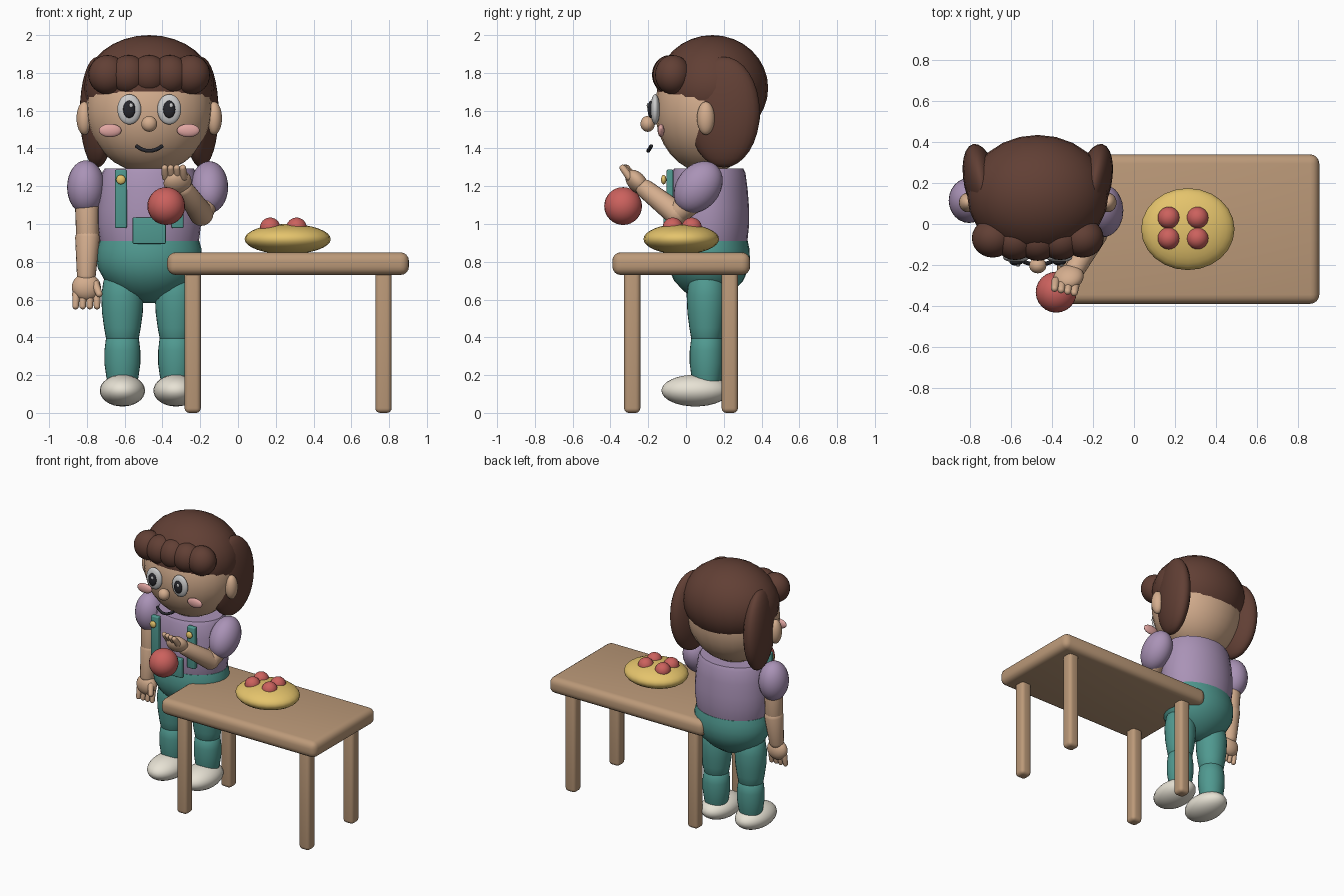
import bpy, bmesh, math
from mathutils import Vector, Matrix

if "Cube" in bpy.data.objects:
    bpy.data.objects.remove(bpy.data.objects["Cube"])


def mat(name, rgb):
    m = bpy.data.materials.new(name)
    m.diffuse_color = (*rgb, 1)
    m.use_nodes = True
    m.node_tree.nodes["Principled BSDF"].inputs["Base Color"].default_value = m.diffuse_color
    return m


SKIN = mat("skin", (0.66, 0.42, 0.27))
HAIR = mat("hair", (0.12, 0.05, 0.035))
SHIRT = mat("lilac", (0.40, 0.29, 0.47))
TEAL = mat("teal", (0.08, 0.32, 0.28))
CREAM = mat("cream", (0.80, 0.76, 0.66))
WHITE = mat("white", (0.85, 0.85, 0.83))
BLACK = mat("black", (0.02, 0.02, 0.025))
PINK = mat("pink", (0.75, 0.38, 0.36))
WOOD = mat("wood", (0.50, 0.32, 0.19))
GOLD = mat("gold", (0.78, 0.55, 0.15))
RED = mat("red", (0.60, 0.12, 0.11))

CX, CY = -0.47, 0.12  # centre line of the figure


def finish(bm, name, material):
    me = bpy.data.meshes.new(name)
    bmesh.ops.recalc_face_normals(bm, faces=bm.faces)
    bm.to_mesh(me)
    bm.free()
    ob = bpy.data.objects.new(name, me)
    bpy.context.collection.objects.link(ob)
    me.materials.append(material)
    bpy.context.view_layer.objects.active = ob
    for o in bpy.context.selected_objects:
        o.select_set(False)
    ob.select_set(True)
    bpy.ops.object.shade_smooth_by_angle(angle=math.radians(40))
    return ob


def ball(name, c, r, material, rot=(0, 0, 0)):
    bm = bmesh.new()
    bmesh.ops.create_uvsphere(bm, u_segments=24, v_segments=16, radius=1)
    bmesh.ops.scale(bm, vec=r, verts=bm.verts)
    ob = finish(bm, name, material)
    ob.location = c
    ob.rotation_euler = [math.radians(a) for a in rot]
    return ob


def limb(name, a, b, ra, rb, material):
    # tapered capsule from a to b
    a, b = Vector(a), Vector(b)
    d = b - a
    bm = bmesh.new()
    bmesh.ops.create_uvsphere(bm, u_segments=20, v_segments=13, radius=1)
    for v in bm.verts:
        v.co = v.co * rb + Vector((0, 0, d.length)) if v.co.z > 0 else v.co * ra
    q = d.to_track_quat('Z', 'Y').to_matrix().to_4x4()
    bmesh.ops.transform(bm, matrix=Matrix.Translation(a) @ q, verts=bm.verts)
    return finish(bm, name, material)


def lathe(name, profile, c, ysc, material, n=28):
    bm = bmesh.new()
    rings = [[bm.verts.new((c[0] + r * math.cos(2 * math.pi * i / n),
                            c[1] + ysc * r * math.sin(2 * math.pi * i / n), z))
              for i in range(n)] for r, z in profile]
    for p, q in zip(rings, rings[1:]):
        for i in range(n):
            bm.faces.new((p[i], p[(i + 1) % n], q[(i + 1) % n], q[i]))
    bm.faces.new(rings[0])
    bm.faces.new(rings[-1])
    return finish(bm, name, material)


def box(name, c, size, material, bevel):
    bm = bmesh.new()
    bmesh.ops.create_cube(bm, size=1)
    bmesh.ops.scale(bm, vec=size, verts=bm.verts)
    bmesh.ops.translate(bm, vec=c, verts=bm.verts)
    bmesh.ops.bevel(bm, geom=bm.edges[:], offset=bevel, segments=4, profile=0.5, affect='EDGES')
    return finish(bm, name, material)


# table
box("table_top", (0.265, -0.025, 0.79), (1.28, 0.73, 0.12), WOOD, 0.045)
for x in (-0.24, 0.77):
    for y in (-0.285, 0.232):
        box("table_leg", (x, y, 0.38), (0.086, 0.086, 0.76), WOOD, 0.025)

# dish with fruit
ball("dish", (0.263, -0.025, 0.92), (0.228, 0.2, 0.08), GOLD)
for x in (0.17, 0.31):
    for y in (0.03, -0.07):
        ball("small_fruit", (x, y, 0.98), (0.054,) * 3, RED)

# torso, trousers
lathe("shirt", [(0.235, 1.295), (0.25, 1.27), (0.265, 1.18), (0.275, 1.08), (0.275, 1.0),
                (0.262, 0.9), (0.24, 0.84)], (CX, CY), 0.78, SHIRT)
lathe("trousers_hip", [(0.03, 0.582), (0.1, 0.605), (0.17, 0.645), (0.235, 0.7), (0.272, 0.765),
                       (0.28, 0.82), (0.276, 0.87), (0.265, 0.91), (0.2, 0.93)], (CX, CY), 0.78, TEAL)
box("bib_pocket", (CX, -0.105, 0.965), (0.175, 0.03, 0.14), TEAL, 0.006)

# head and hair
ball("head", (CX, 0.115, 1.61), (0.335, 0.28, 0.34), SKIN)
ball("hair_cap", (CX, 0.14, 1.72), (0.345, 0.295, 0.28), HAIR)
for i in range(-2, 3):
    ball("fringe_curl", (CX + 0.11 * i, -0.085 + 0.004 * i * i, 1.79), (0.102, 0.095, 0.104), HAIR)
ball("nose", (CX, -0.203, 1.53), (0.042, 0.038, 0.042), SKIN)

# mouth
cu = bpy.data.curves.new("mouth", 'CURVE')
cu.dimensions = '3D'
cu.bevel_depth = 0.01
cu.bevel_resolution = 3
cu.use_fill_caps = True
sp = cu.splines.new('POLY')
sp.points.add(8)
for i, p in enumerate(sp.points):
    t = i / 4 - 1
    p.co = (CX + 0.07 * t, -0.2 + 0.017 * t * t, 1.387 + 0.027 * t * t, 1)
mouth = bpy.data.objects.new("mouth", cu)
bpy.context.collection.objects.link(mouth)
cu.materials.append(BLACK)

# mirrored parts
for s in (-1, 1):
    ball("side_hair", (CX + s * 0.275, 0.2, 1.592), (0.085, 0.195, 0.293), HAIR, (0, 0, s * -12))
    ball("ear", (CX + s * 0.343, 0.105, 1.56), (0.042, 0.047, 0.088), SKIN)
    ball("eye", (CX + s * 0.106, -0.163, 1.607), (0.063, 0.025, 0.08), WHITE)
    ball("pupil", (CX + s * 0.106, -0.186, 1.607), (0.032, 0.017, 0.046), BLACK)
    ball("eye_glint", (CX + s * 0.106 + 0.01, -0.202, 1.628), (0.01, 0.006, 0.012), WHITE)
    ball("cheek", (CX + s * 0.207, -0.132, 1.495), (0.06, 0.018, 0.035), PINK)
    box("strap", (CX + s * 0.15, -0.085, 1.133), (0.063, 0.035, 0.31), TEAL, 0.008)
    ball("strap_button", (CX + s * 0.15, -0.118, 1.235), (0.025, 0.014, 0.025), GOLD)
    lx = CX + s * 0.142
    lathe("upper_leg", [(0.06, 0.76), (0.1, 0.7), (0.112, 0.62), (0.108, 0.53), (0.097, 0.45),
                        (0.086, 0.39), (0.06, 0.35)], (lx, 0.11), 0.95, TEAL)
    lathe("lower_leg", [(0.05, 0.43), (0.087, 0.395), (0.095, 0.33), (0.095, 0.26), (0.085, 0.19),
                        (0.07, 0.13)], (lx, 0.11), 0.95, TEAL)
    ball("shoe", (lx, 0.05, 0.118), (0.12, 0.18, 0.084), CREAM)

# hanging arm
ball("sleeve", (-0.805, 0.115, 1.195), (0.1, 0.11, 0.142), SHIRT)
limb("upper_arm", (-0.8, 0.11, 1.14), (-0.797, 0.1, 0.93), 0.065, 0.06, SKIN)
limb("forearm", (-0.797, 0.1, 0.92), (-0.803, 0.08, 0.73), 0.066, 0.05, SKIN)
ball("palm", (-0.803, 0.07, 0.665), (0.077, 0.05, 0.072), SKIN)
for i in range(4):
    x = -0.803 + 0.036 * (i - 1.5)
    limb("finger", (x, 0.065, 0.63), (x * 1.05 + 0.04, 0.055, 0.565), 0.021, 0.017, SKIN)
limb("thumb", (-0.755, 0.05, 0.68), (-0.735, 0.02, 0.63), 0.022, 0.018, SKIN)

# raised arm with ball
ball("raised_sleeve", (-0.152, 0.065, 1.195), (0.1, 0.115, 0.15), SHIRT, (-38, 0, 0))
limb("raised_upper_arm", (-0.16, 0.06, 1.14), (-0.195, -0.05, 1.055), 0.066, 0.062, SKIN)
limb("raised_forearm", (-0.195, -0.05, 1.055), (-0.285, -0.215, 1.185), 0.065, 0.05, SKIN)
ball("raised_palm", (-0.32, -0.26, 1.222), (0.075, 0.048, 0.075), SKIN, (40, 0, 15))
for i in range(4):
    x = -0.335 + 0.032 * (i - 1.5)
    y = -0.29 - 0.007 * (i - 1.5)
    limb("raised_finger", (x, y, 1.25), (x - 0.005, y - 0.035, 1.297), 0.021, 0.017, SKIN)
ball("held_ball", (-0.38, -0.333, 1.095), (0.1,) * 3, RED)
